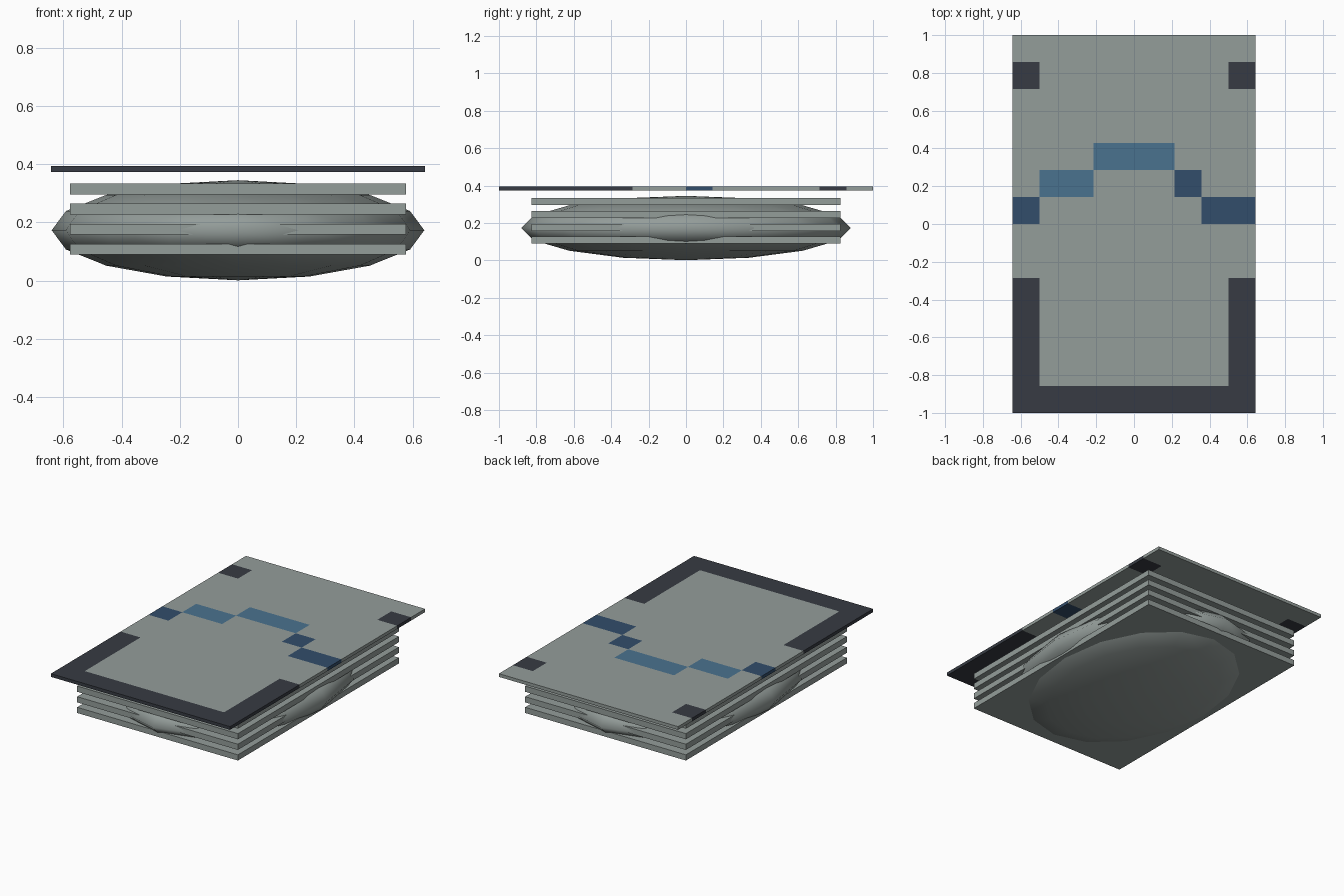
import bpy, bmesh
from mathutils import Matrix

if "Cube" in bpy.data.objects:
    bpy.data.objects.remove(bpy.data.objects["Cube"])


def material(name, srgb):
    lin = [((c / 255 + 0.055) / 1.055) ** 2.4 for c in srgb]
    m = bpy.data.materials.new(name)
    m.diffuse_color = (*lin, 1)
    m.use_nodes = True
    m.node_tree.nodes["Principled BSDF"].inputs["Base Color"].default_value = m.diffuse_color
    return m


GREY = material("stone grey", (148, 157, 154))
DARK = material("charcoal", (55, 59, 67))
BLUE = material("steel blue", (74, 114, 143))
NAVY = material("navy blue", (50, 77, 107))


def make_object(name, bm, mats):
    mesh = bpy.data.meshes.new(name)
    bm.normal_update()
    bm.to_mesh(mesh)
    bm.free()
    ob = bpy.data.objects.new(name, mesh)
    bpy.context.collection.objects.link(ob)
    for m in mats:
        mesh.materials.append(m)
    return ob


def box(name, size, z):
    bm = bmesh.new()
    bmesh.ops.create_cube(bm, size=1, matrix=Matrix.Translation((0, 0, z)) @ Matrix.Diagonal((*size, 1)))
    return make_object(name, bm, [GREY])


# Stacked slabs
for i in range(4):
    box(f"slab_{i + 1}", (1.154, 1.65, 0.037), 0.108 + i * 0.0688)

# Flattened core bulging through the slabs
bm = bmesh.new()
bmesh.ops.create_uvsphere(bm, u_segments=16, v_segments=8, radius=1,
                          matrix=Matrix.Translation((0, 0, 0.173)) @ Matrix.Diagonal((0.64, 0.882, 0.172, 1)))
for f in bm.faces:
    f.smooth = True
make_object("core", bm, [GREY])

# Cover plate: a 9 x 14 grid of square cells, coloured by cell right through
CELL = 1 / 7
COLS, ROWS = 9, 14


def cell_colour(col, row):
    edge = col in (0, COLS - 1)
    if row == 0 or (edge and (row <= 4 or row == 12)):
        return 1
    if (row == 9 and 3 <= col <= 5) or (row == 8 and col in (1, 2)):
        return 2
    if (row == 8 and col == 6) or (row == 7 and col in (0, 7, 8)):
        return 3
    return 0


W = COLS * CELL / 2
bm = bmesh.new()
bmesh.ops.create_grid(bm, x_segments=COLS, y_segments=ROWS, size=1,
                      matrix=Matrix.Translation((0, 0, 0.373)) @ Matrix.Diagonal((W, 1, 1, 1)))
top = bmesh.ops.extrude_face_region(bm, geom=bm.faces[:], use_keep_orig=True)["geom"]
bmesh.ops.translate(bm, verts=[v for v in top if isinstance(v, bmesh.types.BMVert)], vec=(0, 0, 0.021))
bmesh.ops.recalc_face_normals(bm, faces=bm.faces[:])
for f in bm.faces:
    c = f.calc_center_median()
    col = min(COLS - 1, max(0, int((c.x + W) / CELL)))
    row = min(ROWS - 1, max(0, int((c.y + 1) / CELL)))
    f.material_index = cell_colour(col, row)
make_object("cover_plate", bm, [GREY, DARK, BLUE, NAVY])
